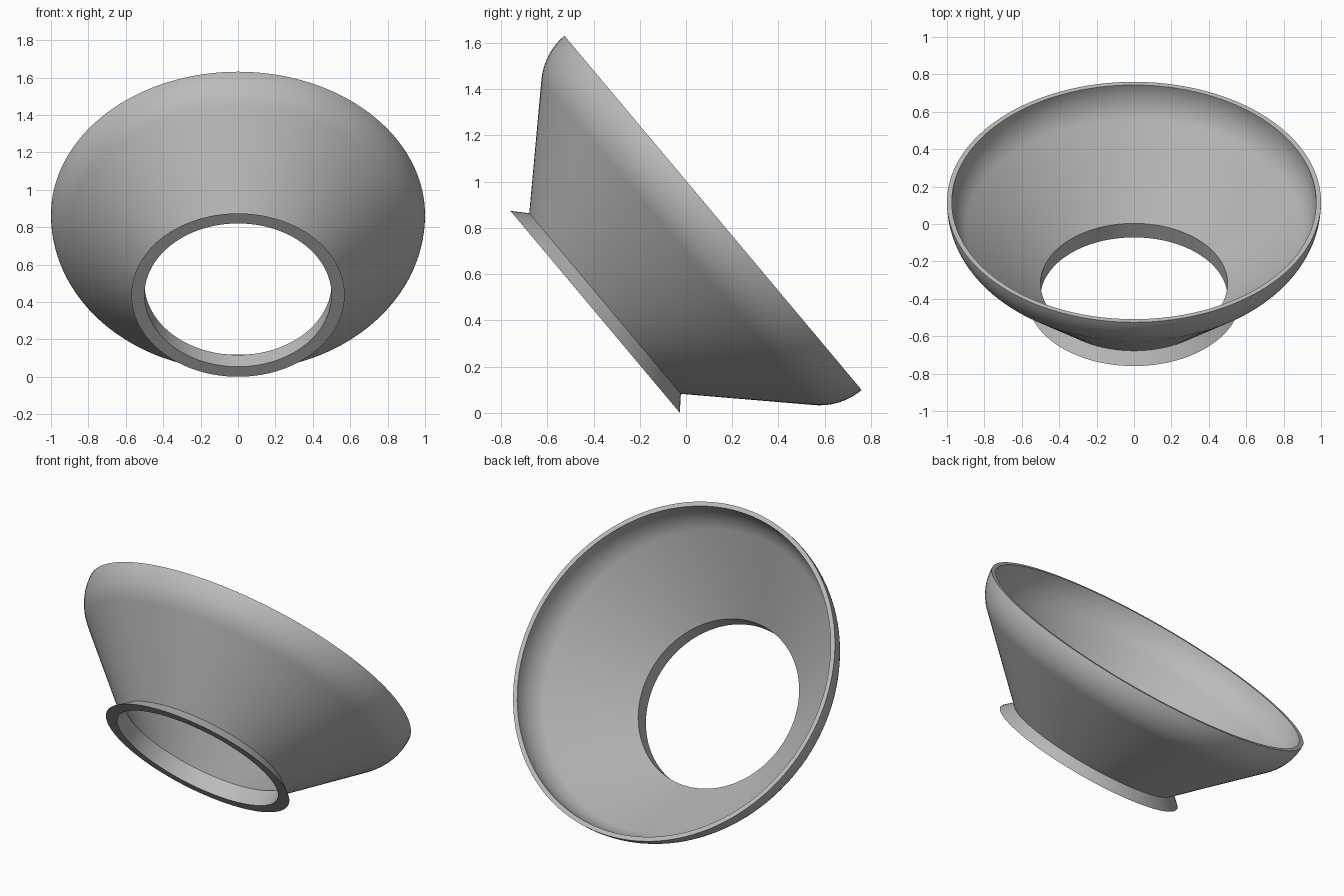
import bpy, bmesh, math
from mathutils import Matrix, Vector

if "Cube" in bpy.data.objects:
    bpy.data.objects.remove(bpy.data.objects["Cube"])

SEGMENTS = 128
TILT = math.radians(-50)

grey = bpy.data.materials.new("grey")
grey.diffuse_color = (0.5, 0.5, 0.5, 1)
grey.use_nodes = True
grey.node_tree.nodes["Principled BSDF"].inputs["Base Color"].default_value = grey.diffuse_color


def arc(radius, steps=12):
    """Shoulder curve from the 45 degree cone up to the vertical rim."""
    return [(0.717 + radius * math.cos(a), 0.666 - radius * math.sin(a))
            for a in (math.radians(45 * (1 - i / steps)) for i in range(steps + 1))]


# closed wall section (radius, height): foot flange, neck, cone, shoulder, rim, inside
profile = [(0.5, 0.0), (0.57, 0.0), (0.51, 0.056)]
profile += arc(0.283)
profile += arc(0.257)[::-1]
profile += [(0.5, 0.098)]

# spin the section into a flared ring
bm = bmesh.new()
rings = []
for r, h in profile:
    rings.append([bm.verts.new((r * math.cos(t), r * math.sin(t), h))
                  for t in (2 * math.pi * i / SEGMENTS for i in range(SEGMENTS))])
for k, low in enumerate(rings):
    high = rings[(k + 1) % len(rings)]
    for i in range(SEGMENTS):
        j = (i + 1) % SEGMENTS
        bm.faces.new((low[i], low[j], high[j], high[i]))
bmesh.ops.recalc_face_normals(bm, faces=bm.faces)

# lean the whole ring towards the back
bm.transform(Matrix.Translation(Vector((0, -0.393, 0.437))) @ Matrix.Rotation(TILT, 4, 'X'))
mesh = bpy.data.meshes.new("flared_ring")
bm.to_mesh(mesh)
bm.free()
mesh.materials.append(grey)
ring = bpy.data.objects.new("flared_ring", mesh)
bpy.context.collection.objects.link(ring)
bpy.context.view_layer.objects.active = ring
ring.select_set(True)
bpy.ops.object.shade_smooth_by_angle(angle=math.radians(30))
